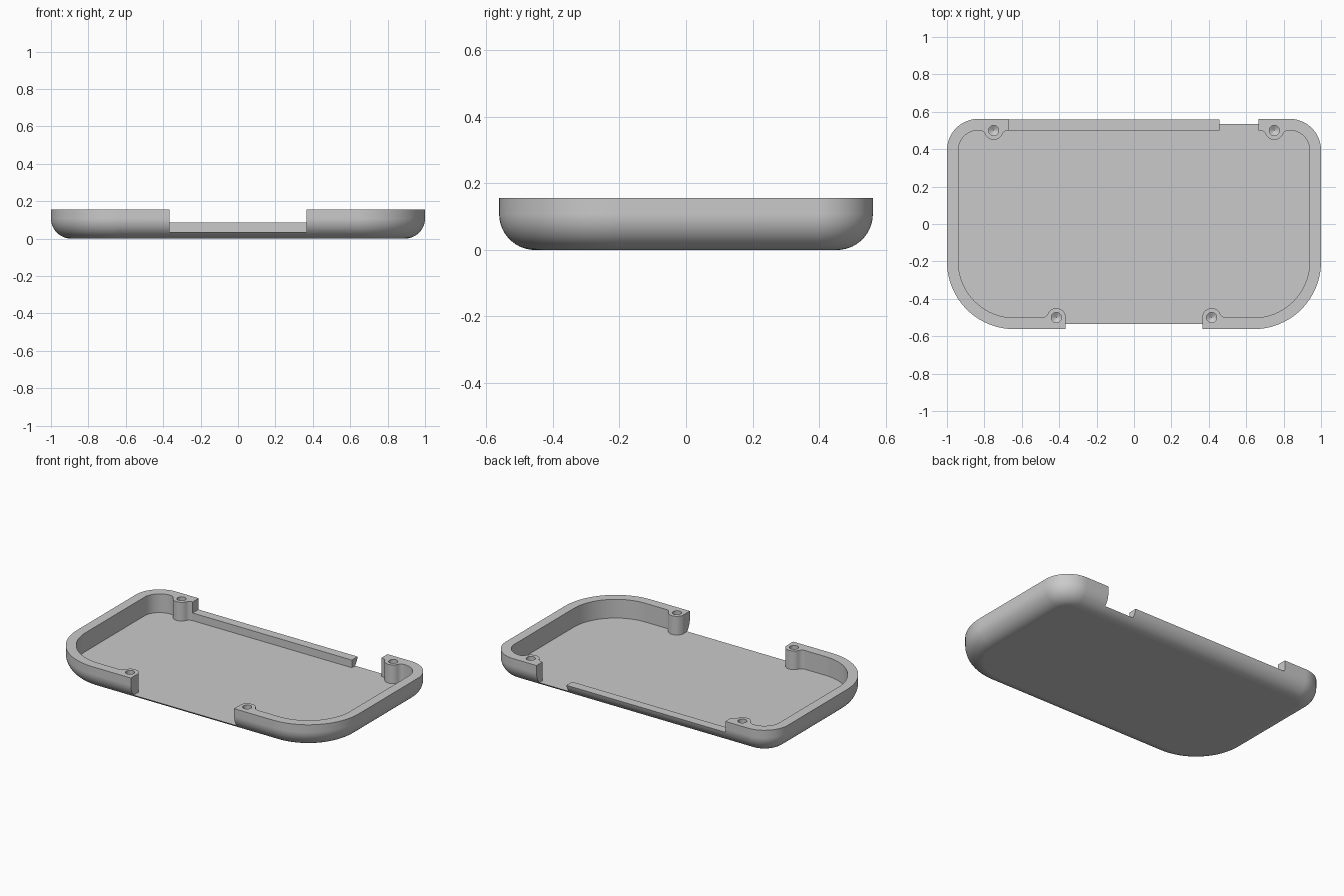
import bpy, bmesh
from math import sin, cos, pi, atan2, sqrt

old = bpy.data.objects.get("Cube")
if old:
    bpy.data.objects.remove(old, do_unlink=True)

X, Y, TOP = 1.0, 0.562, 0.156         # outer half sizes and rim height
WALL, FLOOR, EDGE = 0.061, 0.036, 0.108
R_FRONT, R_BACK = 0.36, 0.168         # corner radii
BOSS, BLEND, HOLE = 0.05, 0.035, 0.027
FRONT_X, BACK_X = 0.415, 0.75         # screw boss positions
SCREW_Y = 0.5

grey = bpy.data.materials.new("grey plastic")
grey.use_nodes = True
grey.diffuse_color = (0.59, 0.59, 0.59, 1)
grey.node_tree.nodes["Principled BSDF"].inputs["Base Color"].default_value = (0.59, 0.59, 0.59, 1)


def arc(cx, cy, r, a0, a1, n):
    return [(cx + r * cos(a0 + (a1 - a0) * i / n), cy + r * sin(a0 + (a1 - a0) * i / n))
            for i in range(n + 1)]


def boss_bump(cx, side):
    """Boss bulging inward from a wall, blended at both feet; runs along -x at the back."""
    foot = Y - WALL - BLEND
    dy = SCREW_Y - foot
    dx = sqrt((BOSS + BLEND) ** 2 - dy ** 2)
    a = atan2(dy, dx)
    pts = arc(dx, foot, BLEND, pi / 2, pi - a, 10)
    pts += arc(0, SCREW_Y, BOSS, -a, a - pi, 20)[1:-1]
    pts += arc(-dx, foot, BLEND, a, pi / 2, 10)
    return [(cx + side * x, side * y) for x, y in pts]


def outline(inset, bosses=False):
    """Counter-clockwise tray outline with larger front corners."""
    x, y, rb, rf = X - inset, Y - inset, R_BACK - inset, R_FRONT - inset
    pts = arc(x - rb, y - rb, rb, 0, pi / 2, 20)
    if bosses:
        pts += boss_bump(BACK_X, 1) + boss_bump(-BACK_X, 1)
    pts += arc(rb - x, y - rb, rb, pi / 2, pi, 20)
    pts += arc(rf - x, rf - y, rf, pi, 1.5 * pi, 28)
    if bosses:
        pts += boss_bump(-FRONT_X, -1) + boss_bump(FRONT_X, -1)
    return pts + arc(x - rf, rf - y, rf, 1.5 * pi, 2 * pi, 28)


def loft(name, layers):
    """Solid through stacked outlines given as (points, z), bottom first."""
    bm = bmesh.new()
    rings = [[bm.verts.new((x, y, z)) for x, y in pts] for pts, z in layers]
    for low, high in zip(rings, rings[1:]):
        n = len(low)
        for i in range(n):
            j = (i + 1) % n
            bm.faces.new((low[i], low[j], high[j], high[i]))
    bm.faces.new(rings[0][::-1])
    bm.faces.new(rings[-1])
    mesh = bpy.data.meshes.new(name)
    bm.to_mesh(mesh)
    bm.free()
    mesh.materials.append(grey)
    obj = bpy.data.objects.new(name, mesh)
    bpy.context.collection.objects.link(obj)
    return obj


def block(name, x0, x1, y0, y1, z0):
    pts = [(x0, y0), (x1, y0), (x1, y1), (x0, y1)]
    return loft(name, [(pts, z0), (pts, TOP + 0.2)])


# Tray body with a rounded bottom edge
steps = 14
layers = []
for i in range(steps + 1):
    a = i / steps * pi / 2
    layers.append((outline(EDGE * (1 - sin(a))), EDGE * (1 - cos(a))))
layers.append((outline(0), TOP))
tray = loft("tray", layers)

# Cavity, front opening, lowered back rail and back slot
cavity = outline(WALL, True)
cutters = [
    loft("cavity_cutter", [(cavity, FLOOR), (cavity, TOP + 0.1)]),
    block("front_opening_cutter", -0.366, 0.366, -0.7, -0.4, FLOOR),
    block("back_rail_cutter", -0.672, 0.666, 0.4, 0.7, 0.085),
    block("back_slot_cutter", 0.456, 0.666, 0.4, 0.7, FLOOR),
]

# Blind screw holes with drilled tips
for sx in (-1, 1):
    for cx, cy in ((FRONT_X, -SCREW_Y), (BACK_X, SCREW_Y)):
        def ring(r):
            return arc(sx * cx, cy, r, 0, 2 * pi, 24)[:-1]
        cutters.append(loft("screw_hole_cutter", [
            (ring(0.001), 0.05), (ring(HOLE), 0.066), (ring(HOLE), TOP + 0.1)]))

bpy.ops.object.select_all(action="DESELECT")
bpy.context.view_layer.objects.active = tray
tray.select_set(True)
for cutter in cutters:
    cutter.hide_render = True
    mod = tray.modifiers.new("cut", "BOOLEAN")
    mod.operation, mod.solver, mod.object = "DIFFERENCE", "EXACT", cutter
    bpy.ops.object.modifier_apply(modifier=mod.name)
    bpy.data.objects.remove(cutter, do_unlink=True)

bpy.ops.object.shade_smooth_by_angle(angle=pi / 6)
weighted = tray.modifiers.new("even_shading", "WEIGHTED_NORMAL")
weighted.keep_sharp = True
